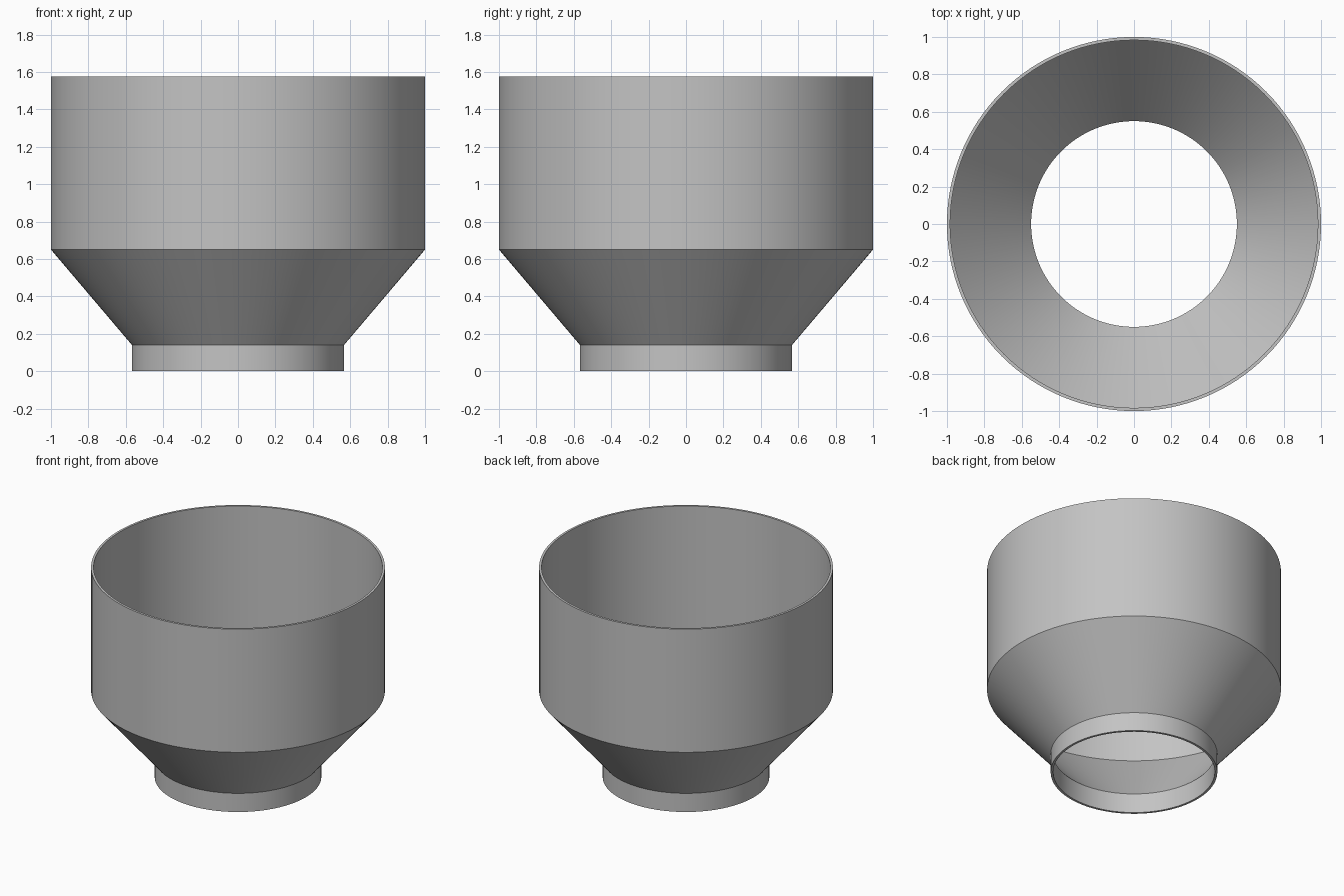
import bpy
import bmesh
import math

cube = bpy.data.objects.get("Cube")
if cube:
    bpy.data.objects.remove(cube, do_unlink=True)

SEGMENTS = 128
WALL = 0.017
RIM_R, NECK_R = 1.0, 0.567
NECK_Z, CONE_Z, TOP_Z = 0.14, 0.65, 1.575

# Plain grey material
grey = bpy.data.materials.new("plain_grey")
grey.use_nodes = True
colour = (0.55, 0.55, 0.55, 1)
grey.diffuse_color = colour
grey.node_tree.nodes["Principled BSDF"].inputs["Base Color"].default_value = colour

# Height shift that keeps the cone wall as thick as the straight walls
slope = math.atan2(CONE_Z - NECK_Z, RIM_R - NECK_R)
lift = WALL * (1 - math.sin(slope)) / math.cos(slope)

# Closed wall section: outside going up, inside coming down
outer = [(NECK_R, 0), (NECK_R, NECK_Z), (RIM_R, CONE_Z), (RIM_R, TOP_Z)]
inner = [(RIM_R - WALL, TOP_Z), (RIM_R - WALL, CONE_Z + lift),
         (NECK_R - WALL, NECK_Z + lift), (NECK_R - WALL, 0)]
section = outer + inner

# Revolve the section into a hollow reducer
bm = bmesh.new()
rings = []
for i in range(SEGMENTS):
    a = math.tau * i / SEGMENTS
    rings.append([bm.verts.new((r * math.cos(a), r * math.sin(a), z))
                  for r, z in section])
for i in range(SEGMENTS):
    here, after = rings[i], rings[(i + 1) % SEGMENTS]
    for j in range(len(section)):
        k = (j + 1) % len(section)
        bm.faces.new((here[j], after[j], after[k], here[k]))
bmesh.ops.recalc_face_normals(bm, faces=bm.faces)

mesh = bpy.data.meshes.new("funnel_reducer")
bm.to_mesh(mesh)
bm.free()
mesh.materials.append(grey)
body = bpy.data.objects.new("funnel_reducer", mesh)
bpy.context.collection.objects.link(body)

# Smooth round walls with crisp rims and bends
bpy.ops.object.select_all(action="DESELECT")
body.select_set(True)
bpy.context.view_layer.objects.active = body
bpy.ops.object.shade_smooth_by_angle(angle=math.radians(30))
